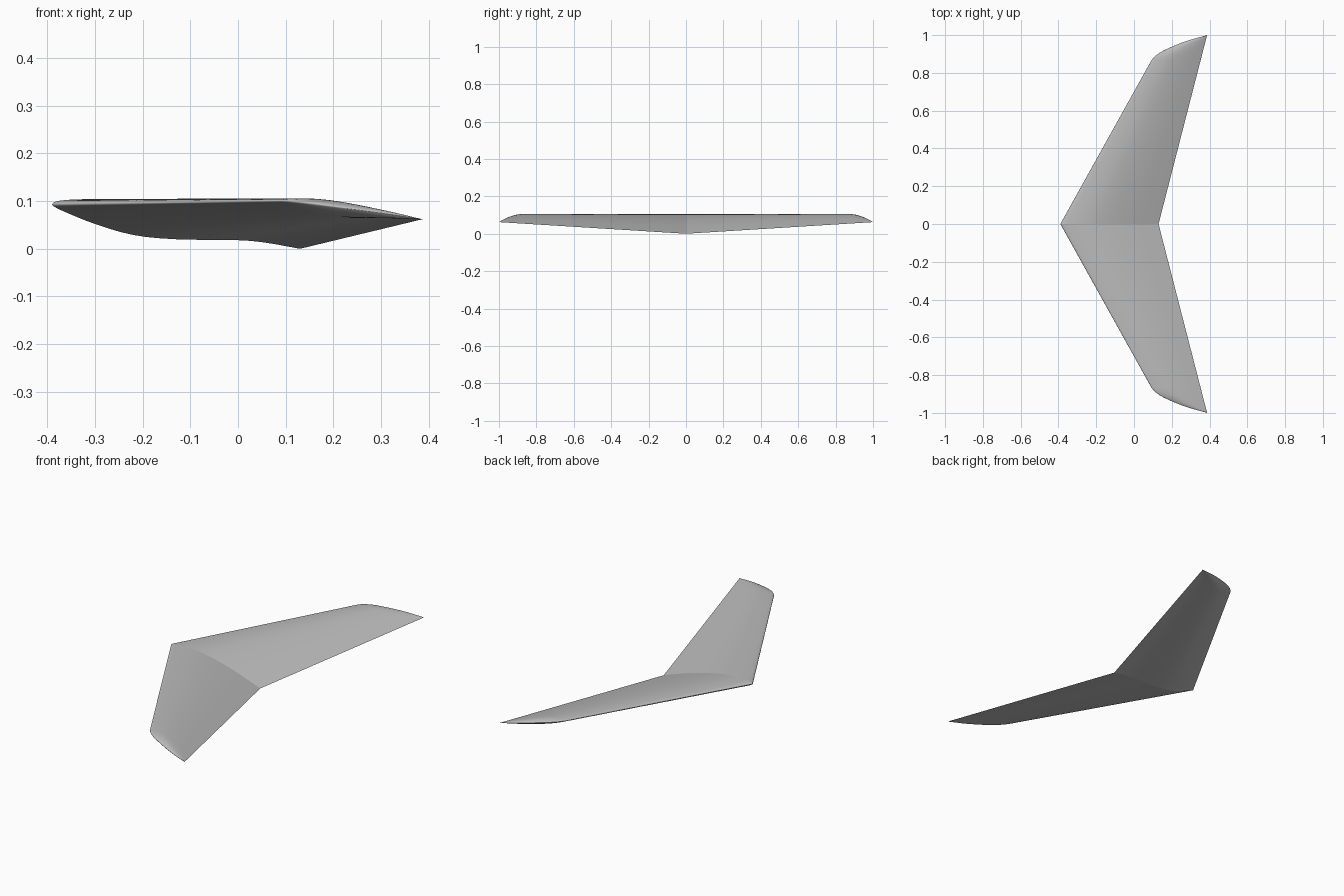
import bpy, bmesh
from mathutils import Vector

cube = bpy.data.objects.get("Cube")
if cube:
    bpy.data.objects.remove(cube, do_unlink=True)

SPAN_STEPS, ROOT_CHORD, ROOT_TRAIL = 8, 0.52, 0.13

# Root airfoil (x, z), from the trailing edge over the top and back underneath
AIRFOIL = [(0.13, 0), (0.06, 0.025), (-0.03, 0.055), (-0.13, 0.082), (-0.22, 0.099),
           (-0.29, 0.104), (-0.34, 0.1035), (-0.37, 0.1015), (-0.385, 0.098),
           (-0.39, 0.093), (-0.384, 0.0875), (-0.36, 0.076), (-0.3, 0.052),
           (-0.22, 0.029), (-0.13, 0.02), (0, 0.018), (0.06, 0.0125), (0.13, 0)]
# Leading edge of the rounded tip (x, y)
TIP_EDGE = [(0.093, 0.868), (0.115, 0.891), (0.16, 0.92), (0.267, 0.965), (0.387, 1)]


def smooth_curve(points, steps):
    """Catmull-Rom curve through the points."""
    pts = [Vector(p) for p in points]
    pts = [2 * pts[0] - pts[1]] + pts + [2 * pts[-1] - pts[-2]]
    out = []
    for a, b, c, d in zip(pts, pts[1:], pts[2:], pts[3:]):
        for i in range(steps):
            t = i / steps
            out.append(0.5 * (2 * b + (c - a) * t + (2 * a - 5 * b + 4 * c - d) * t * t
                              + (3 * b - a - 3 * c + d) * t ** 3))
    return out + [pts[-2]]


# Wing colour
grey = bpy.data.materials.new("light grey")
grey.use_nodes = True
colour = (0.5, 0.5, 0.5, 1)
grey.diffuse_color = colour
grey.node_tree.nodes["Principled BSDF"].inputs["Base Color"].default_value = colour

# Stations along the leading edge: straight inner panel, then the rounded tip
root_edge = Vector((ROOT_TRAIL - ROOT_CHORD, 0))
tip = smooth_curve(TIP_EDGE, 4)
stations = [root_edge.lerp(tip[0], i / SPAN_STEPS) for i in range(SPAN_STEPS)] + tip

# Loft the scaled airfoil between the leading and trailing edges
section = smooth_curve(AIRFOIL, 3)[:-1]
bm = bmesh.new()
rings = []
for lead, y in stations:
    trail = ROOT_TRAIL + 0.257 * y
    scale = max(trail - lead, 0) / ROOT_CHORD
    rings.append([bm.verts.new((trail + (p.x - ROOT_TRAIL) * scale, y,
                                0.062 * y + p.y * scale)) for p in section])
count = len(section)
for inner, outer in zip(rings, rings[1:]):
    for i in range(count):
        j = (i + 1) % count
        bm.faces.new((inner[i], outer[i], outer[j], inner[j]))
bmesh.ops.remove_doubles(bm, verts=rings[-1], dist=0.0005)
bmesh.ops.recalc_face_normals(bm, faces=bm.faces)
if sum(f.normal.z * f.calc_center_median().z * f.calc_area() for f in bm.faces) < 0:
    bmesh.ops.reverse_faces(bm, faces=bm.faces)
mesh = bpy.data.meshes.new("swept_wing")
bm.to_mesh(mesh)
bm.free()
mesh.materials.append(grey)
wing = bpy.data.objects.new("swept_wing", mesh)
bpy.context.collection.objects.link(wing)

bpy.ops.object.select_all(action="DESELECT")
wing.select_set(True)
bpy.context.view_layer.objects.active = wing
bpy.ops.object.shade_smooth_by_angle(angle=0.7)

# Opposite wing, left unwelded so the centre crease stays sharp
mirror = wing.modifiers.new("opposite_wing", "MIRROR")
mirror.use_axis = (False, True, False)
mirror.use_mirror_merge = False
